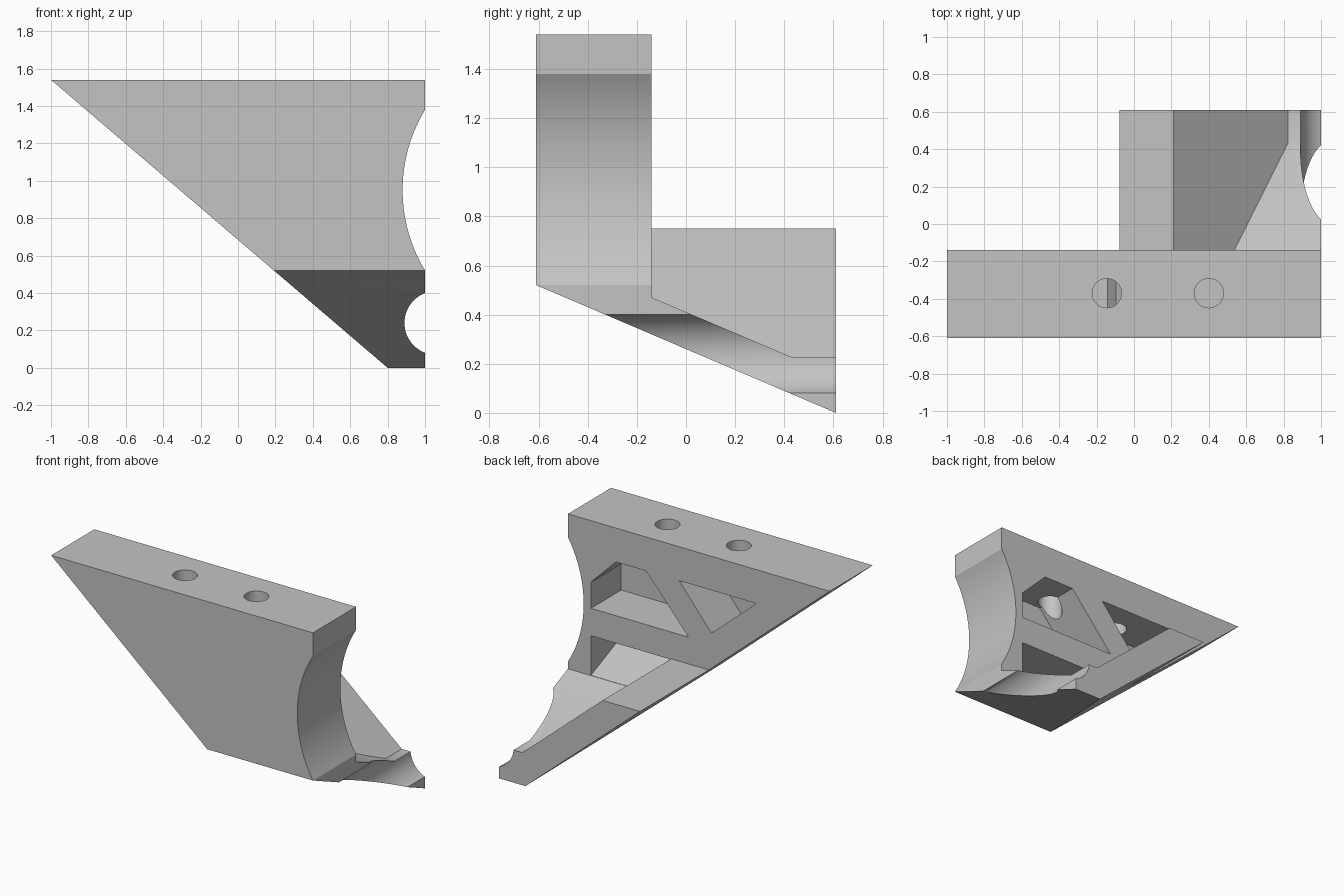
import bpy, bmesh, math
from mathutils import Matrix, Vector

cube = bpy.data.objects.get("Cube")
if cube:
    bpy.data.objects.remove(cube, do_unlink=True)

grey = bpy.data.materials.new("light_grey")
grey.use_nodes = True
colour = (0.55, 0.55, 0.55, 1)
grey.diffuse_color = colour
grey.node_tree.nodes["Principled BSDF"].inputs["Base Color"].default_value = colour

FRONT, BACK, STEP, POCKET = -0.61, 0.61, -0.14, -0.47
TOP, LEDGE, FOOT = 1.54, 0.75, 0.225
SLOPE = 1.54 / 1.8          # slanted outer edge and inner rib edge
BASE_SLOPE = 0.52 / 1.22    # sloping underside
BELOW = Vector((0, -BASE_SLOPE, -1)).normalized()


def finish(bm, name):
    bmesh.ops.recalc_face_normals(bm, faces=bm.faces)
    mesh = bpy.data.meshes.new(name)
    bm.to_mesh(mesh)
    bm.free()
    obj = bpy.data.objects.new(name, mesh)
    bpy.context.collection.objects.link(obj)
    return obj


def prism(name, profile, y0, y1, trim=None):
    """Extrude an x-z profile along y, removing what lies under the trim point."""
    bm = bmesh.new()
    face = bm.faces.new([bm.verts.new((x, y0, z)) for x, z in profile])
    ext = bmesh.ops.extrude_face_region(bm, geom=[face])["geom"]
    verts = [v for v in ext if isinstance(v, bmesh.types.BMVert)]
    bmesh.ops.translate(bm, verts=verts, vec=(0, y1 - y0, 0))
    if trim:
        bmesh.ops.bisect_plane(bm, geom=bm.verts[:] + bm.edges[:] + bm.faces[:],
                               plane_co=trim, plane_no=BELOW, clear_outer=True)
        bmesh.ops.holes_fill(bm, edges=[e for e in bm.edges if e.is_boundary])
    return finish(bm, name)


def cylinder(name, centre, radius, length, along_y=False, sides=64):
    bm = bmesh.new()
    turn = Matrix.Rotation(math.pi / 2 if along_y else 0, 4, "X")
    bmesh.ops.create_cone(bm, cap_ends=True, segments=sides, radius1=radius,
                          radius2=radius, depth=length,
                          matrix=Matrix.Translation(centre) @ turn)
    return finish(bm, name)


def rib_x(z):
    return 0.21 + (LEDGE - z) / SLOPE


# Wedge body with sloping underside
bracket = prism("corner_bracket", [(-1, TOP), (1, TOP), (1, -0.1), (0.8 + 0.1 / SLOPE, -0.1)],
                FRONT, BACK, trim=(0, BACK, 0))
bracket.data.materials.append(grey)

floor_z = 0.47
cutters = [
    # Space above the rear ledge
    prism("rear_space", [(-1.2, LEDGE), (1.2, LEDGE), (1.2, 1.7), (-1.2, 1.7)], STEP, 0.8),
    # Space between the rear rib and the sloping floor
    prism("rear_hollow", [(rib_x(0.9), 0.9), (rib_x(FOOT), FOOT), (1.2, FOOT), (1.2, 0.9)],
          STEP, 0.8, trim=(0, STEP, floor_z)),
    # Three pockets in the back of the front plate
    prism("lower_pocket", [(rib_x(0.745) + 0.003, 0.745), (rib_x(0.3) + 0.003, 0.3),
                           (0.824, 0.3), (0.824, 0.745)],
          POCKET, 0, trim=(0, STEP, floor_z + 0.002)),
    prism("middle_pocket", [(0.08, 0.935), (0.824, 0.935), (0.824, 1.116),
                            (0.632, 1.306), (0.402, 1.306)], POCKET, 0),
    prism("upper_pocket", [(0.15, 1.306), (-0.44, 1.306), (-0.096, 1.01)], POCKET, 0),
    # Rounded recesses on the side
    cylinder("large_recess", (1.71, 0, 0.95), 0.83, 3, along_y=True, sides=160),
    cylinder("small_recess", (1.061, 0, 0.24), 0.171, 3, along_y=True),
]
# Screw holes from the top
for x in (-0.145, 0.4):
    cutters.append(cylinder("screw_hole", (x, -0.37, 1.35), 0.078, 0.6))

bpy.ops.object.select_all(action="DESELECT")
bpy.context.view_layer.objects.active = bracket
bracket.select_set(True)
for cutter in cutters:
    cutter.hide_render = True
    mod = bracket.modifiers.new(cutter.name, "BOOLEAN")
    mod.operation = "DIFFERENCE"
    mod.solver = "EXACT"
    mod.object = cutter
    bpy.ops.object.modifier_apply(modifier=mod.name)
    bpy.data.objects.remove(cutter, do_unlink=True)

bpy.ops.object.shade_smooth_by_angle(angle=math.radians(30))
